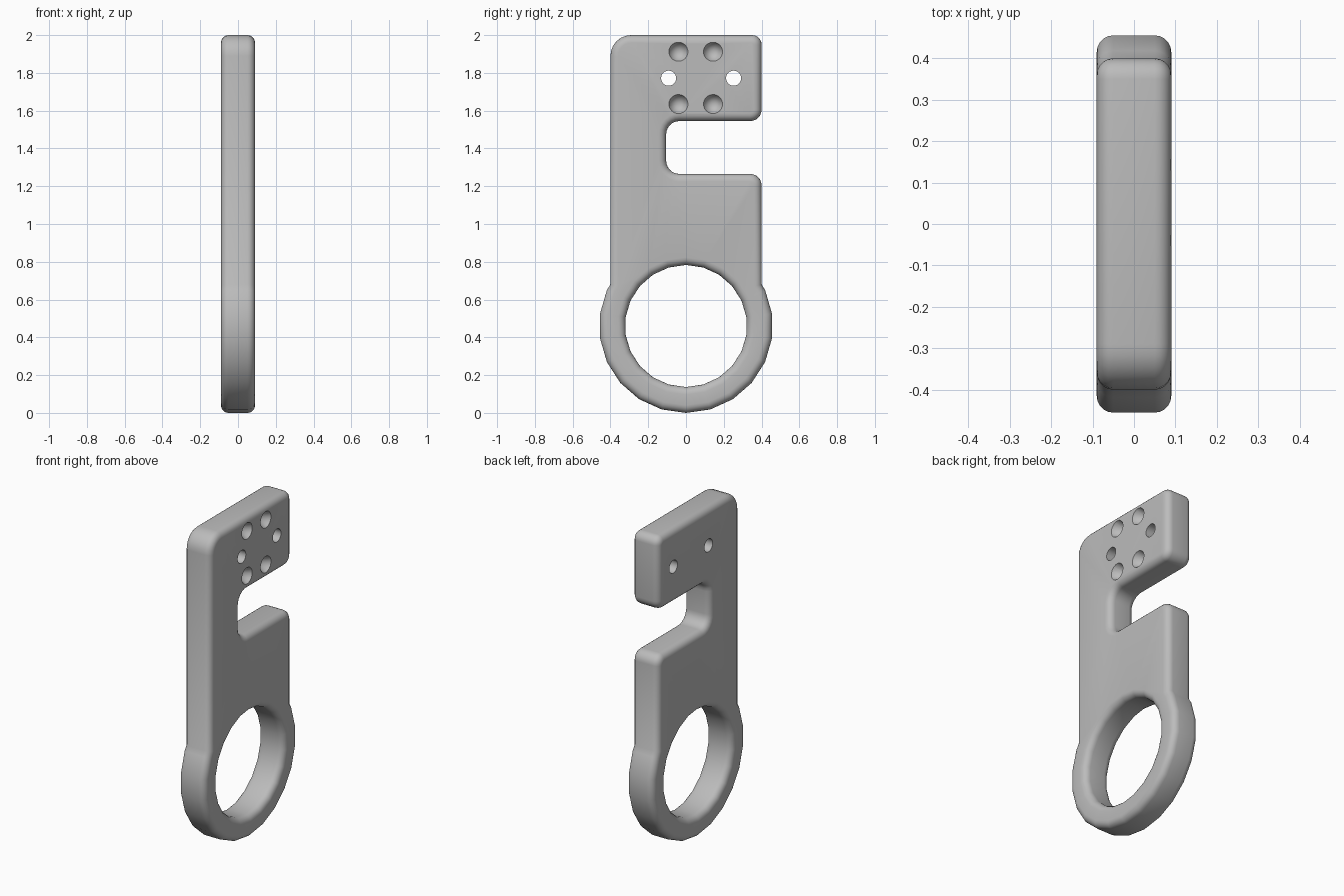
import bpy, bmesh, math
from mathutils import Vector

cube = bpy.data.objects.get("Cube")
if cube:
    bpy.data.objects.remove(cube)

HALF, BEVEL, STEPS = 0.09, 0.04, 5
RING_Z, RING_R, HOLE_R, SIDES = 0.46, 0.46, 0.323, 22

grey = bpy.data.materials.new("plain grey")
grey.use_nodes = True
colour = (0.5, 0.5, 0.5, 1)
grey.diffuse_color = colour
grey.node_tree.nodes["Principled BSDF"].inputs["Base Color"].default_value = colour


def ring_point(radius, i):
    a = 2 * math.pi * i / SIDES
    return Vector((radius * math.sin(a), RING_Z - radius * math.cos(a)))


def rounded(prev, corner, nxt, r, n=6):
    """Arc points replacing a right-angled corner."""
    a, b = (prev - corner).normalized(), (nxt - corner).normalized()
    centre = corner + (a + b) * r
    return [centre - b * r * math.cos(t) - a * r * math.sin(t)
            for t in (math.pi / 2 * k / n for k in range(n + 1))]


def offset(loop, d):
    """Mitred offset to the left of the direction of travel."""
    out = []
    for i, p in enumerate(loop):
        u = (p - loop[i - 1]).normalized()
        v = (loop[(i + 1) % len(loop)] - p).normalized()
        nu, nv = Vector((-u.y, u.x)), Vector((-v.y, v.x))
        out.append(p + (nu + nv) * d / (1 + nu.dot(nv)))
    return out


# Outline: lower ring, then the plate with its side notch
corners = [(0.4, 0.68, 0), (0.4, 1.265, 0.06), (-0.105, 1.265, 0.07),
           (-0.105, 1.545, 0.07), (0.4, 1.545, 0.06), (0.4, 2, 0.05),
           (-0.4, 2, 0.11), (-0.4, 0.68, 0)]
pts = [Vector(c[:2]) for c in corners]
outline = [ring_point(RING_R, i) for i in range(-7, 8)] + [pts[0]]
for i in range(1, len(pts) - 1):
    outline += rounded(pts[i - 1], pts[i], pts[i + 1], corners[i][2])
outline.append(pts[-1])
hole = [ring_point(HOLE_R, -i) for i in range(SIDES)]

# Plate body: stacked inset outlines make the rounded rims
arc = [math.pi / 2 * k / STEPS for k in range(STEPS + 1)]
layers = [(HALF - BEVEL + BEVEL * math.sin(t), BEVEL * (1 - math.cos(t))) for t in arc]
layers = [(-x, d) for x, d in reversed(layers)] + layers
bm = bmesh.new()
rims = {0: [], len(layers) - 1: []}
for loop in (outline, hole):
    rows = [[bm.verts.new((x, p.x, p.y)) for p in offset(loop, d)] for x, d in layers]
    for lo, hi in zip(rows, rows[1:]):
        for i in range(len(loop)):
            bm.faces.new((lo[i - 1], lo[i], hi[i], hi[i - 1]))
    for k in rims:
        rims[k] += [bm.edges.get((rows[k][i - 1], rows[k][i])) for i in range(len(loop))]
for edges in rims.values():
    bmesh.ops.triangle_fill(bm, edges=edges, use_beauty=True)
bmesh.ops.recalc_face_normals(bm, faces=bm.faces)
mesh = bpy.data.meshes.new("tool_plate")
bm.to_mesh(mesh)
bm.free()
plate = bpy.data.objects.new("tool_plate", mesh)
bpy.context.collection.objects.link(plate)
mesh.materials.append(grey)


# Drilled holes: two straight through, four conical sinks on one face
def drill(name, y, z, radius, tip, x, depth):
    bpy.ops.mesh.primitive_cone_add(vertices=24, radius1=tip, radius2=radius, depth=depth,
                                    location=(x, y, z), rotation=(0, math.pi / 2, 0))
    cutter = bpy.context.object
    cutter.name = name
    cutter.data.materials.append(grey)
    cutter.hide_render = True
    mod = plate.modifiers.new(name, "BOOLEAN")
    mod.operation, mod.solver, mod.object = "DIFFERENCE", "EXACT", cutter
    return cutter


cutters = [drill("through_hole_cutter", y, 1.772, 0.04, 0.04, 0, 0.4) for y in (-0.092, 0.252)]
cutters += [drill("sink_cutter", y, z, 0.051, 0, HALF - 0.049, 0.1)
            for y in (-0.04, 0.143) for z in (1.635, 1.912)]

bpy.ops.object.select_all(action="DESELECT")
plate.select_set(True)
bpy.context.view_layer.objects.active = plate
for mod in list(plate.modifiers):
    bpy.ops.object.modifier_apply(modifier=mod.name)
for c in cutters:
    bpy.data.objects.remove(c)
bpy.ops.object.shade_smooth_by_angle(angle=math.radians(35))
